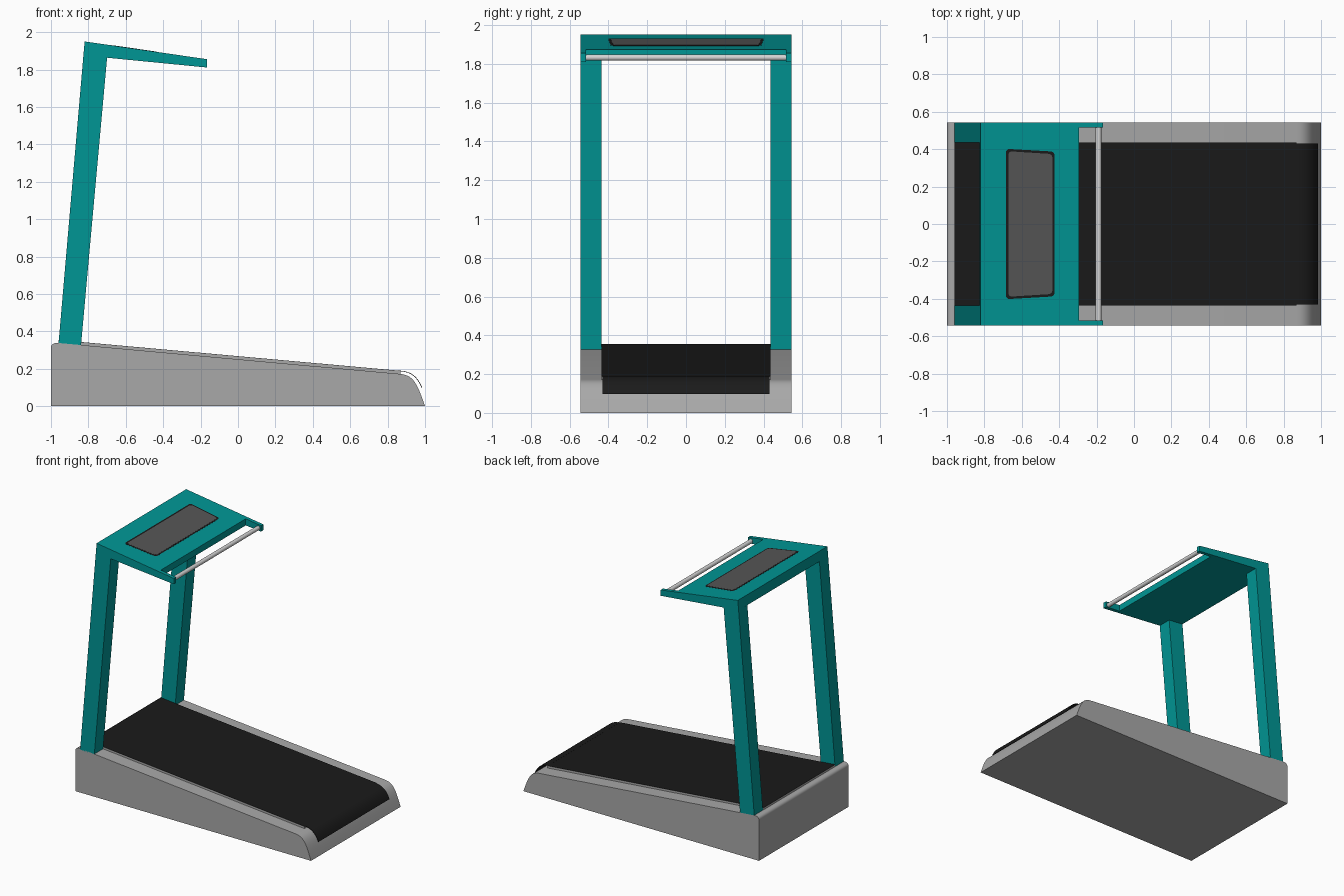
import bpy, bmesh, math

if "Cube" in bpy.data.objects:
    bpy.data.objects.remove(bpy.data.objects["Cube"])


def material(name, r, g, b):
    m = bpy.data.materials.new(name)
    m.diffuse_color = (r, g, b, 1)
    m.use_nodes = True
    m.node_tree.nodes["Principled BSDF"].inputs["Base Color"].default_value = m.diffuse_color
    return m


TEAL = material("teal", 0.0, 0.305, 0.3)
GREY = material("body grey", 0.395, 0.395, 0.395)
BLACK = material("belt black", 0.0105, 0.0105, 0.0105)
SCREEN = material("screen grey", 0.092, 0.092, 0.092)
METAL = material("light metal", 0.66, 0.66, 0.66)


def finish(bm, name, mat, smooth=False):
    bmesh.ops.recalc_face_normals(bm, faces=bm.faces)
    me = bpy.data.meshes.new(name)
    bm.to_mesh(me)
    bm.free()
    ob = bpy.data.objects.new(name, me)
    bpy.context.collection.objects.link(ob)
    me.materials.append(mat)
    if smooth:
        bpy.ops.object.select_all(action='DESELECT')
        ob.select_set(True)
        bpy.context.view_layer.objects.active = ob
        bpy.ops.object.shade_smooth_by_angle(angle=math.radians(35))
    return ob


def prism(name, pts, y0, y1, mat, smooth=False):
    """Extrude an (x, z) profile from y0 to y1."""
    bm = bmesh.new()
    f = bm.faces.new([bm.verts.new((x, y0, z)) for x, z in pts])
    ext = bmesh.ops.extrude_face_region(bm, geom=[f])["geom"]
    bmesh.ops.translate(bm, vec=(0, y1 - y0, 0),
                        verts=[v for v in ext if isinstance(v, bmesh.types.BMVert)])
    return finish(bm, name, mat, smooth)


def bezier(a, b, c, d, n):
    out = []
    for i in range(n + 1):
        t = i / n
        w = ((1-t)**3, 3*t*(1-t)**2, 3*t*t*(1-t), t**3)
        out.append(tuple(sum(k * p[j] for k, p in zip(w, (a, b, c, d))) for j in (0, 1)))
    return out


W = 0.543  # half width of the machine

# Sloped base with rounded rear corner and rounded nose
nose = bezier((0.87, 0.172), (0.94, 0.165), (0.96, 0.115), (1.0, 0.0), 12)
corner = bezier((-1, 0.312), (-1, 0.33), (-0.985, 0.34), (-0.96, 0.338), 6)
prism("base", [(-1, 0)] + corner + nose, -W, W, GREY, True)

# Raised deck and the thin belt on it
prism("deck", [(-0.96, 0.30), (-0.96, 0.353), (0.87, 0.188), (0.87, 0.14)],
      -0.437, 0.437, GREY)
prism("belt", [(-0.96, 0.353), (-0.96, 0.354), (0.87, 0.189), (0.87, 0.188)],
      -0.437, 0.437, BLACK)

# Belt curling over the nose
outer = bezier((0.866, 0.190), (0.93, 0.186), (0.962, 0.155), (0.985, 0.098), 12)
inner = bezier((0.866, 0.187), (0.927, 0.183), (0.959, 0.153), (0.982, 0.097), 12)
prism("belt_end", outer + inner[::-1], -0.43, 0.43, BLACK, True)

# Leaning posts
for side, y0, y1 in (("left", 0.437, W), ("right", -W, -0.437)):
    prism(side + "_post", [(-0.96, 0.33), (-0.84, 0.32), (-0.70, 1.863), (-0.8265, 1.876)],
          y0, y1, TEAL)


# Console plate with side arms
def top(x):
    return 1.95 - 0.145 * (x + 0.82)


def under(x):
    return 1.863 - 0.098 * (x + 0.70)


EDGE, TIP = -0.295, -0.165
prism("console", [(-0.8265, under(-0.8265)), (-0.82, 1.95), (EDGE, top(EDGE)), (EDGE, under(EDGE))],
      -W, W, TEAL)
for side, y0, y1 in (("left", 0.515, W), ("right", -W, -0.515)):
    prism(side + "_arm", [(EDGE, under(EDGE)), (EDGE, top(EDGE)), (TIP, top(TIP)), (TIP, under(TIP))],
          y0, y1, TEAL)


# Screen and its frame: rounded trapezoid plates lying on the console
def plate(name, x0, x1, w0, w1, lift, mat):
    bm = bmesh.new()
    vs = [bm.verts.new((x, y, 0)) for x, y in ((x0, -w0), (x1, -w1), (x1, w1), (x0, w0))]
    bm.faces.new(vs)
    bmesh.ops.bevel(bm, geom=vs, offset=0.02, segments=4, profile=0.5, affect='VERTICES')
    ext = bmesh.ops.extrude_face_region(bm, geom=bm.faces[:])["geom"]
    upper = {v for v in ext if isinstance(v, bmesh.types.BMVert)}
    for v in bm.verts:
        v.co.z = top(v.co.x) + (lift if v in upper else -0.002)
    finish(bm, name, mat)


plate("screen_frame", -0.685, -0.425, 0.402, 0.387, 0.0006, BLACK)
plate("screen", -0.672, -0.436, 0.389, 0.374, 0.0014, SCREEN)

# Handle bar between the arms
bpy.ops.mesh.primitive_cylinder_add(vertices=24, radius=0.016, depth=1.034,
                                    location=(-0.19, 0, 1.832),
                                    rotation=(math.pi / 2, 0, 0))
bar = bpy.context.object
bar.name = "handle_bar"
bar.data.materials.append(METAL)
bpy.ops.object.shade_smooth_by_angle(angle=math.radians(35))
